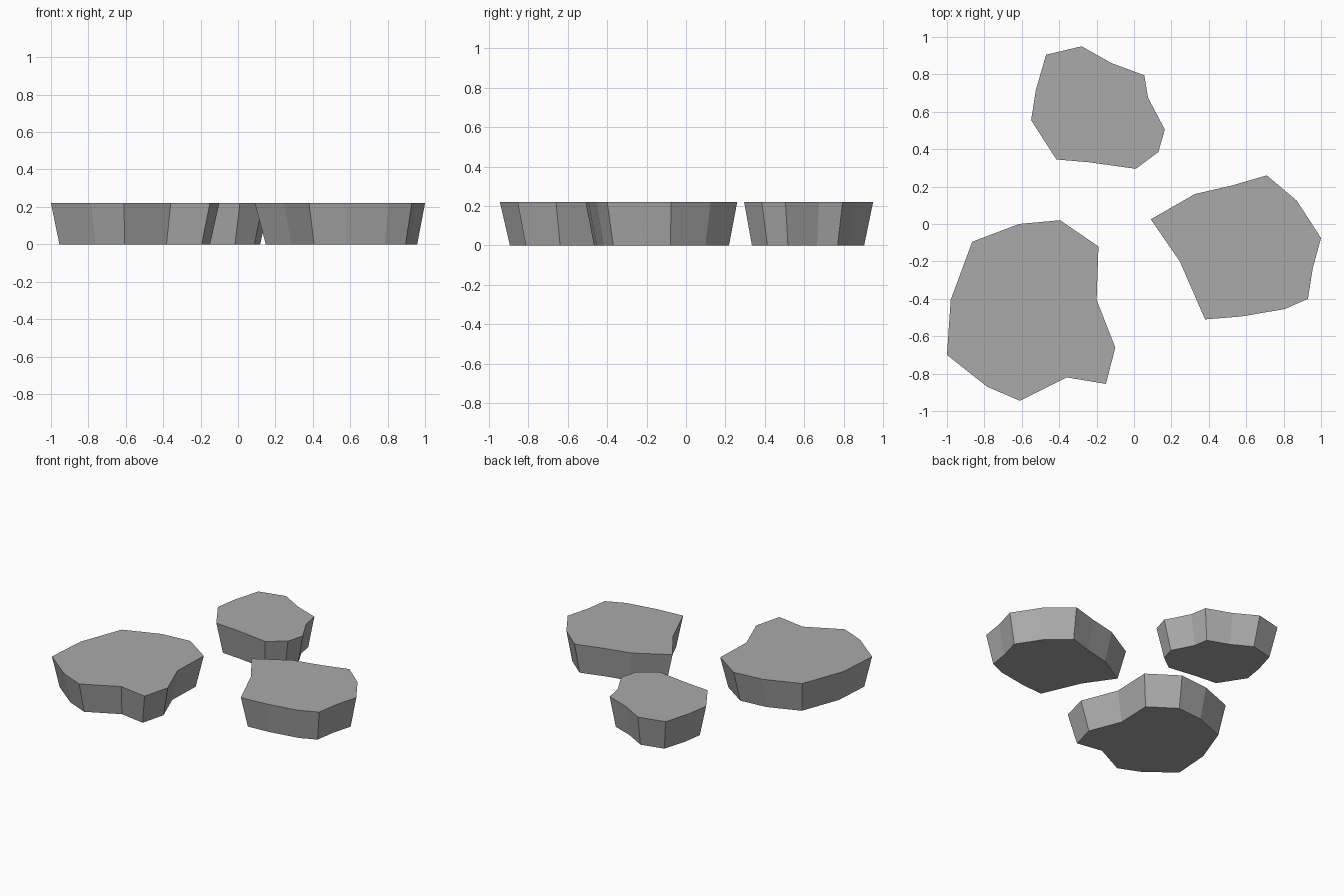
import bpy
import bmesh
from mathutils import Vector

default = bpy.data.objects.get("Cube")
if default:
    bpy.data.objects.remove(default, do_unlink=True)

HEIGHT = 0.22

# One plain stone grey
grey = bpy.data.materials.new("stone_grey")
grey.use_nodes = True
colour = (0.4, 0.4, 0.4, 1.0)
grey.diffuse_color = colour
grey.node_tree.nodes["Principled BSDF"].inputs["Base Color"].default_value = colour


def stepping_stone(name, outline, centre, taper):
    """Flat-topped slab whose underside is the outline drawn in towards its centre."""
    bm = bmesh.new()
    top = [bm.verts.new((x, y, HEIGHT)) for x, y in outline]
    middle = Vector((*centre, 0))
    bottom = []
    for x, y in outline:
        bottom.append(bm.verts.new(middle.lerp(Vector((x, y, 0)), taper)))
    bm.faces.new(top)
    bm.faces.new(bottom[::-1])
    for i in range(len(top)):
        j = (i + 1) % len(top)
        bm.faces.new((top[j], top[i], bottom[i], bottom[j]))
    bmesh.ops.recalc_face_normals(bm, faces=bm.faces)
    mesh = bpy.data.meshes.new(name)
    bm.to_mesh(mesh)
    bm.free()
    mesh.materials.append(grey)
    stone = bpy.data.objects.new(name, mesh)
    bpy.context.scene.collection.objects.link(stone)
    return stone


# Large stone, front right
stepping_stone("large_stone", [
    (-1, -.7), (-.785, -.87), (-.61, -.945), (-.36, -.82),
    (-.15, -.855), (-.1, -.66), (-.2, -.405), (-.19, -.12),
    (-.395, .02), (-.615, 0), (-.865, -.095), (-.98, -.405),
], centre=(-.57, -.46), taper=0.895)

# Medium stone, left side
stepping_stone("medium_stone", [
    (.09, .025), (.245, -.2), (.38, -.51), (.57, -.495),
    (.805, -.455), (.93, -.4), (.955, -.24), (1, -.075),
    (.87, .125), (.71, .26), (.52, .205), (.325, .16),
], centre=(.62, -.12), taper=0.89)

# Small stone, back
stepping_stone("small_stone", [
    (.01, .295), (.13, .385), (.165, .505), (.075, .675),
    (.055, .795), (-.12, .86), (-.28, .95), (-.47, .905),
    (-.525, .715), (-.55, .555), (-.415, .345), (-.24, .33),
], centre=(-.19, .6), taper=0.87)
